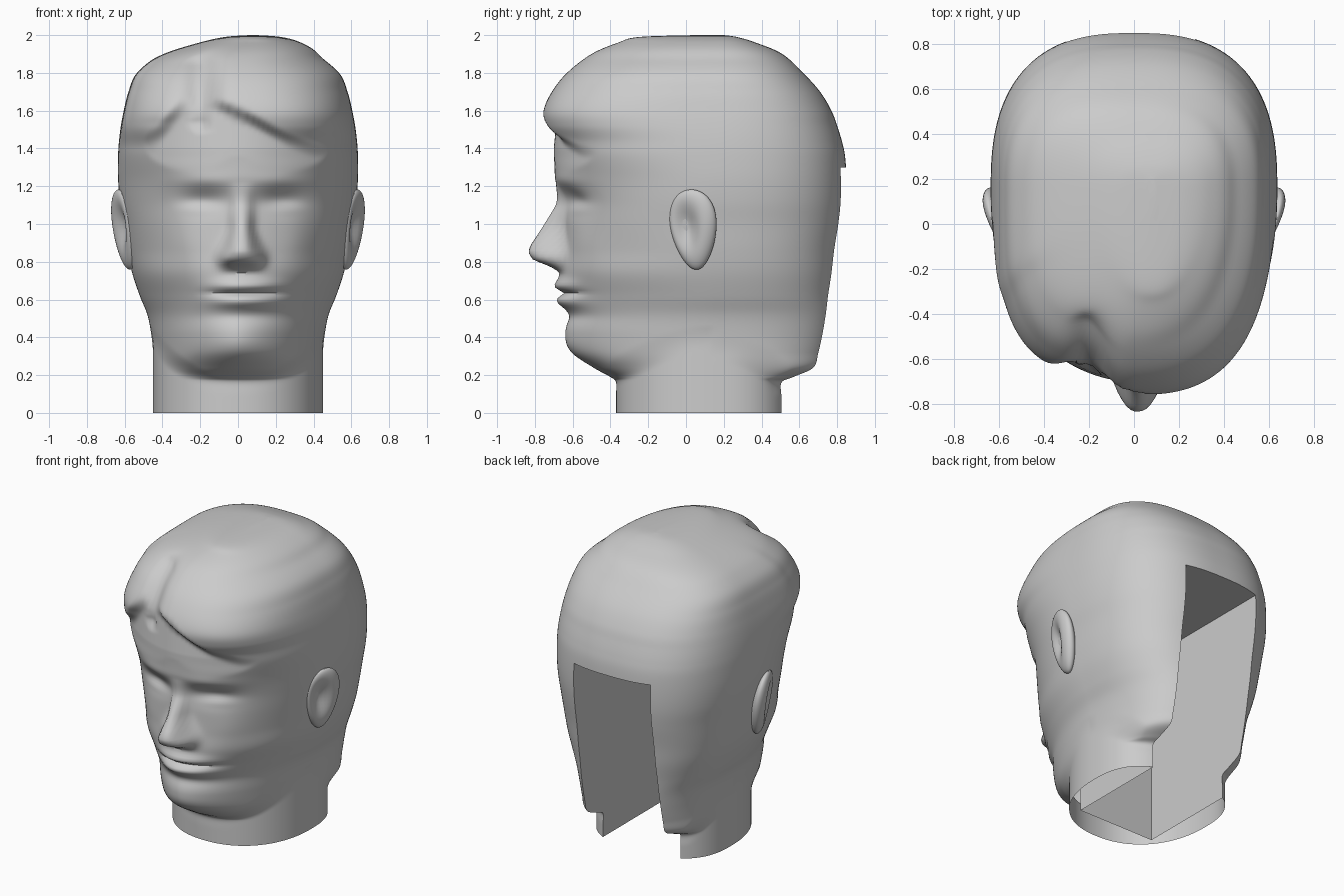
import bpy, bmesh
from math import sin, cos, pi, exp
from mathutils import Matrix, Vector

if "Cube" in bpy.data.objects:
    bpy.data.objects.remove(bpy.data.objects["Cube"])

# Head cross-sections: height, half width, front y, back y, front squareness
NECK = (0, .45, -.37, .55, 2.2)
ROWS = [
    NECK, (.08, .45, -.37, .55, 2.2), (.16, .45, -.37, .55, 2.2),
    (.19, .45, -.40, .62, 2.1), (.24, .45, -.49, .74, 1.95), (.32, .45, -.60, .77, 1.8),
    (.42, .46, -.63, .79, 1.8), (.52, .48, -.63, .80, 1.8), (.62, .52, -.655, .80, 1.8),
    (.74, .56, -.67, .81, 1.9), (.86, .585, -.66, .82, 1.9), (1.0, .605, -.65, .84, 2.0),
    (1.12, .625, -.66, .85, 2.0), (1.24, .635, -.69, .85, 2.05), (1.36, .635, -.70, .842, 2.3),
    (1.44, .63, -.715, .825, 2.4), (1.52, .62, -.75, .80, 2.6), (1.6, .605, -.755, .77, 2.7),
    (1.7, .58, -.71, .71, 2.6), (1.8, .535, -.63, .62, 2.5), (1.9, .41, -.50, .51, 2.3),
    (1.96, .27, -.36, .37, 2.2), (1.99, .15, -.25, .27, 2.1), (2.0, .02, .05, .20, 2.0)]
HAIRLINE = [(-.6, 1.28), (-.5, 1.34), (-.4, 1.45), (-.28, 1.6), (-.18, 1.66), (-.05, 1.61),
            (.1, 1.53), (.25, 1.44), (.4, 1.38), (.6, 1.32)]
YC, BACK_N, SEG, SUB = .15, 2.6, 180, 8


def step(a, b, v):
    t = max(0, min(1, (v - a) / (b - a)))
    return t * t * (3 - 2 * t)


def bump(v, c, s):
    return exp(-((v - c) / s) ** 2)


def lerp_points(pts, v):
    if v <= pts[0][0]:
        return pts[0][1]
    for (a, p), (b, q) in zip(pts, pts[1:]):
        if v <= b:
            return p + (q - p) * (v - a) / (b - a)
    return pts[-1][1]


def spline(rows):
    """Catmull-Rom through the section rows."""
    out = []
    for i in range(len(rows) - 1):
        quad = list(zip(rows[max(i - 1, 0)], rows[i], rows[i + 1], rows[min(i + 2, len(rows) - 1)]))
        for k in range(SUB):
            t = k / SUB
            out.append([.5 * (2 * b + (c - a) * t + (2 * a - 5 * b + 4 * c - d) * t * t
                              + (3 * b - a - 3 * c + d) * t ** 3) for a, b, c, d in quad])
    return out + [list(rows[-1])]


def power(v, e):
    return abs(v) ** e * (1 if v >= 0 else -1)


NOSE = [(.745, 0), (.775, .05), (.81, .145), (.85, .175), (.89, .165), (1.0, .10), (1.1, .04), (1.22, 0)]


def face_relief(x, z):
    """Forward displacement of the facial features."""
    u = x - .02
    wide = .095 - .04 * step(.82, 1.0, z)
    d = lerp_points(NOSE, z) * exp(-abs(u / wide) ** 3)
    for s in (-1, 1):
        d += .03 * bump(u, s * .09, .035) * bump(z, .82, .045)         # nostrils
        d -= .045 * bump(u, s * .2, .13) * bump(z, 1.12, .065)         # eye sockets
        d += .01 * bump(u, s * .2, .15) * bump(z, 1.23, .04)           # brows
        d += .012 * bump(u, s * .22, .1) * bump(z, 1.08, .03)          # eyelids
        d += .015 * bump(u, s * .3, .1) * bump(z, .88, .13)            # cheeks
    m = x - .04
    mouth = exp(-abs(m / .18) ** 3)
    d += mouth * (.032 * bump(z, .672, .035) + .035 * bump(z, .59, .035)
                  - .03 * bump(z, .635, .015))                         # lips
    d -= .012 * bump(m, 0, .2) * bump(z, .51, .035)                    # chin crease
    d += .012 * bump(x, 0, .17) * bump(z, .38, .07)                    # chin
    return d


def section(row, a, extra=0):
    """Point on an egg-shaped section."""
    z, w, yf, yb, nf = row
    n = nf + extra if sin(a) < 0 else BACK_N
    s = abs(sin(a)) ** (2 / n)
    return w * power(cos(a), 2 / n), YC + s * ((yf if sin(a) < 0 else yb) - YC)


def head_point(row, a):
    z = row[0]
    lobe = step(1.4, 1.55, z) * (1 - step(1.84, 1.97, z))
    x, y = section(row, a, .8 * lobe * step(0, .5, -cos(a)))
    # jaw line and hair tails rise towards the sides of the neck
    if z < .6:
        nx, ny = section(NECK, a)
        edge = .06 + 1.3 * x * x if sin(a) < 0 else .02 + 2 * max(0, abs(x) - .33)
        k = step(edge, edge + .13, z)
        y = k * y + (1 - k) * ny
        if z < .45:
            x = k * x + (1 - k) * nx
    if sin(a) < 0:
        front = step(.15, .5, -sin(a))
        y -= front * face_relief(x, z) * (1 - step(1.28, 1.36, z))
        # parting and smaller left lobe of the fringe
        y += front * lobe * (.06 * bump(x, -.19, .07) + .085 * (1 - step(-.28, -.02, x)))
        # forehead recessed under the fringe
        h = lerp_points(HAIRLINE, x)
        soft = .05 + .07 * (1 - step(-.25, -.1, x))
        forehead = -.70 + 1.0 * x * x + .1 * max(0, z - 1.4)
        bare = (1 - step(h - .04, h + soft, z)) * step(1.2, 1.36, z) * front
        y += bare * max(0, min(forehead - y, .1))
    return (x + .08 * step(1.86, 2.0, z), y, z)


def make_object(name, bm):
    bmesh.ops.recalc_face_normals(bm, faces=bm.faces)
    me = bpy.data.meshes.new(name)
    bm.to_mesh(me)
    bm.free()
    ob = bpy.data.objects.new(name, me)
    bpy.context.collection.objects.link(ob)
    return ob


def smooth(ob, angle):
    bpy.ops.object.select_all(action='DESELECT')
    ob.select_set(True)
    bpy.context.view_layer.objects.active = ob
    bpy.ops.object.shade_smooth_by_angle(angle=angle)


# Head, hair and neck as one loft
bm = bmesh.new()
rings = [[bm.verts.new(head_point(r, 2 * pi * i / SEG)) for i in range(SEG)] for r in spline(ROWS)]
for lo, hi in zip(rings, rings[1:]):
    for i in range(SEG):
        j = (i + 1) % SEG
        bm.faces.new((lo[i], lo[j], hi[j], hi[i]))
bm.faces.new(rings[0])
bm.faces.new(rings[-1])
head = make_object("head", bm)

# Rectangular slot cut into the back and underside
bm = bmesh.new()
bmesh.ops.create_cube(bm, size=1, matrix=Matrix.Translation((-.015, .505, .4))
                      @ Matrix.Diagonal((.57, 1.39, 1.8, 1)))
cutter = make_object("slot_cutter", bm)
cutter.hide_render = True
mod = head.modifiers.new("slot", 'BOOLEAN')
mod.operation, mod.solver, mod.object = 'DIFFERENCE', 'EXACT', cutter
bpy.context.view_layer.objects.active = head
bpy.ops.object.modifier_apply(modifier=mod.name)
bpy.data.objects.remove(cutter)

# Open neck: remove the underside
bm = bmesh.new()
bm.from_mesh(head.data)
under = [f for f in bm.faces if max(v.co.z for v in f.verts) < .001]
bmesh.ops.delete(bm, geom=under, context='FACES')
bm.to_mesh(head.data)
bm.free()
smooth(head, .9)

# Ears: flattened balls with a hollow, wider at the top
for side, name in ((1, "right_ear"), (-1, "left_ear")):
    bm = bmesh.new()
    bmesh.ops.create_uvsphere(bm, u_segments=40, v_segments=28, radius=1)
    tilt = Matrix.Rotation(.17, 4, 'Y') @ Matrix.Rotation(-.25, 4, 'Z') @ Matrix.Rotation(.08, 4, 'X')
    for v in bm.verts:
        x, y, z = v.co
        hollow = exp(-((y + .25) / .5) ** 2 - ((z - .1) / .55) ** 2) if x > 0 else 0
        p = Vector((x * .055 - .06 * hollow, y * .125 * (1 + .25 * z), z * .215))
        p = tilt @ p + Vector((.603, .04, .97))
        v.co = (p.x * side, p.y, p.z)
    smooth(make_object(name, bm), 1.0)
